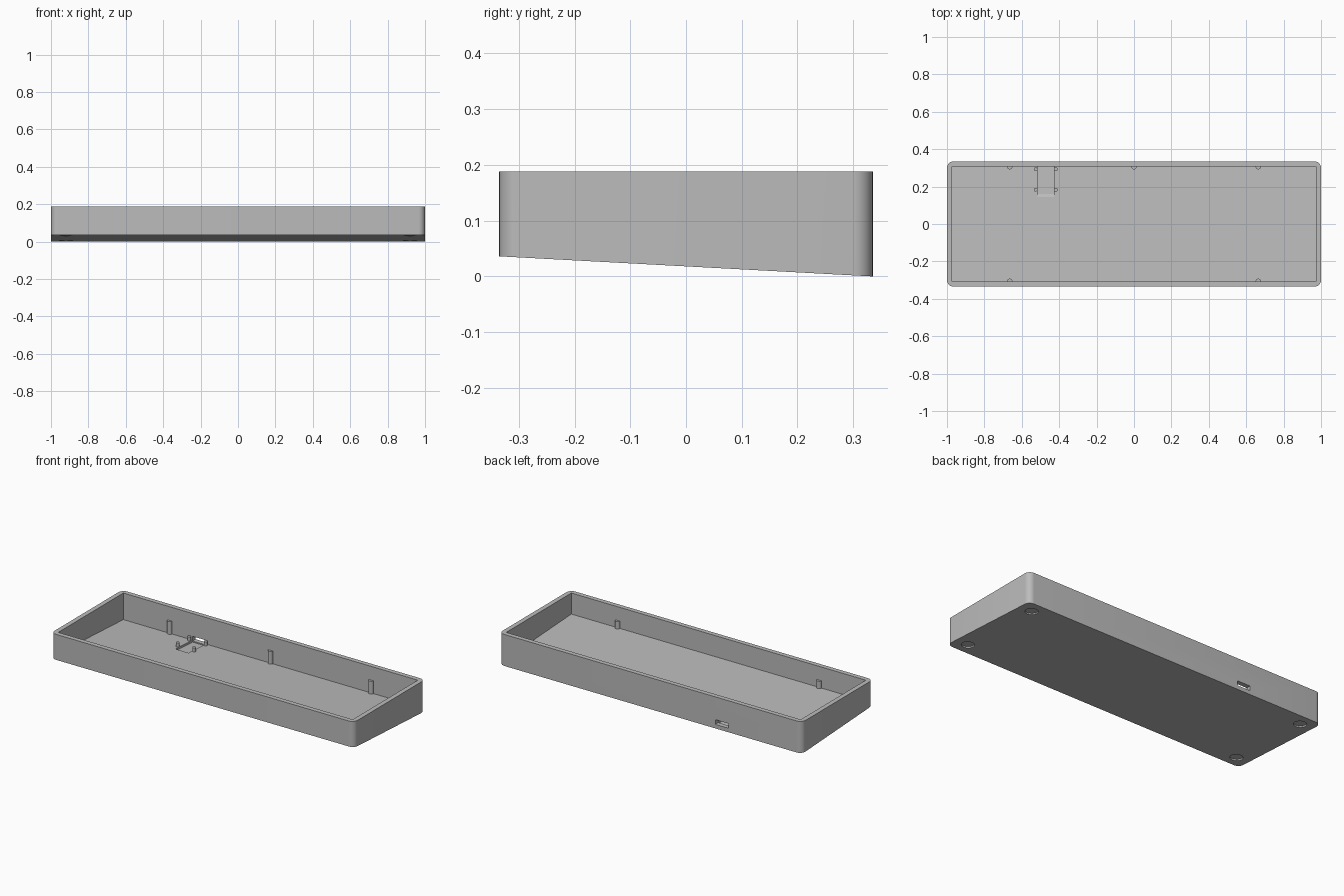
import bpy, bmesh, math
from mathutils import Vector

if "Cube" in bpy.data.objects:
    bpy.data.objects.remove(bpy.data.objects["Cube"], do_unlink=True)

HX, HY, TOP, WALL, FLOOR = 1.0, 0.335, 0.188, 0.028, 0.028
SLOPE = 0.036 / (2 * HY)

grey = bpy.data.materials.new("plain grey")
grey.use_nodes = True
grey.diffuse_color = (0.5, 0.5, 0.5, 1)
grey.node_tree.nodes["Principled BSDF"].inputs["Base Color"].default_value = (0.5, 0.5, 0.5, 1)


def base_z(y):
    """Height of the tilted underside."""
    return SLOPE * (HY - y)


def prism(name, outline, bottom, top):
    """Vertical prism over an xy outline; bottom and top are functions of y."""
    bm = bmesh.new()
    low = [bm.verts.new((x, y, bottom(y))) for x, y in outline]
    high = [bm.verts.new((x, y, top(y))) for x, y in outline]
    bm.faces.new(low[::-1])
    bm.faces.new(high)
    for i in range(len(outline)):
        j = (i + 1) % len(outline)
        bm.faces.new((low[i], low[j], high[j], high[i]))
    bmesh.ops.recalc_face_normals(bm, faces=bm.faces)
    mesh = bpy.data.meshes.new(name)
    bm.to_mesh(mesh)
    bm.free()
    mesh.materials.append(grey)
    obj = bpy.data.objects.new(name, mesh)
    bpy.context.collection.objects.link(obj)
    return obj


def rectangle(x0, x1, y0, y1):
    return [(x0, y0), (x1, y0), (x1, y1), (x0, y1)]


def circle(x, y, r, n=24):
    return [(x + r * math.cos(math.tau * i / n), y + r * math.sin(math.tau * i / n)) for i in range(n)]


def rounded(hx, hy, r, steps=8):
    points = []
    for k, (sx, sy) in enumerate(((1, 1), (-1, 1), (-1, -1), (1, -1))):
        for i in range(steps + 1):
            a = math.pi / 2 * (k + i / steps)
            points.append((sx * (hx - r) + r * math.cos(a), sy * (hy - r) + r * math.sin(a)))
    return points


def select(obj):
    bpy.ops.object.select_all(action='DESELECT')
    obj.select_set(True)
    bpy.context.view_layer.objects.active = obj


def cut(target, cutter):
    cutter.hide_render = True
    select(target)
    mod = target.modifiers.new("cut", 'BOOLEAN')
    mod.operation, mod.solver, mod.object = 'DIFFERENCE', 'EXACT', cutter
    bpy.ops.object.modifier_apply(modifier=mod.name)
    bpy.data.objects.remove(cutter, do_unlink=True)


def smooth(obj):
    select(obj)
    bpy.ops.object.shade_smooth_by_angle(angle=math.radians(30))


def floor_z(y):
    return base_z(y) + FLOOR


# Case shell with a tilted floor
case = prism("case_shell", rounded(HX, HY, 0.035), base_z, lambda y: TOP)
inner_x, inner_y = HX - WALL, HY - WALL
cut(case, prism("cavity_cutter", rectangle(-inner_x, inner_x, -inner_y, inner_y), floor_z, lambda y: TOP + 0.1))

# Shallow bay in the floor for the port board, with a ramp at its front
bay_x0, bay_x1 = -0.515, -0.428
bay = prism("bay_cutter", rectangle(bay_x0, bay_x1, 0.16, inner_y),
            lambda y: floor_z(y) - 0.012, lambda y: TOP - 0.1)
cut(case, bay)
cut(case, prism("ramp_cutter", rectangle(bay_x0, bay_x1, 0.145, 0.161),
                lambda y: floor_z(y) - (0.012 if y > 0.15 else 0.001), lambda y: TOP - 0.1))

# Port opening through the back wall
cut(case, prism("port_cutter", rectangle(bay_x0, bay_x1, inner_y - 0.01, HY + 0.05),
                lambda y: 0.024, lambda y: 0.052))

# Round foot recesses in the underside
for sx in (-1, 1):
    for sy in (-1, 1):
        cut(case, prism("foot_cutter", circle(sx * 0.92, sy * 0.26, 0.035, 32),
                        lambda y: base_z(y) - 0.02, lambda y: base_z(y) + 0.008))
smooth(case)

# Half-round support ribs against the long walls
for side, sy, places in (("back", 1, (-0.665, 0, 0.665)), ("front", -1, (-0.665, 0.665))):
    for i, x in enumerate(places):
        smooth(prism(f"{side}_rib_{i + 1}", circle(x, sy * inner_y, 0.015),
                     lambda y: floor_z(y) - 0.005, lambda y: 0.106))

# Four small posts around the bay
for i, x in enumerate((-0.526, -0.418)):
    for j, y in enumerate((0.183, 0.293)):
        smooth(prism(f"board_post_{2 * i + j + 1}", circle(x, y, 0.01),
                     lambda y: floor_z(y) - 0.005, lambda v, y=y: floor_z(y) + 0.024))
